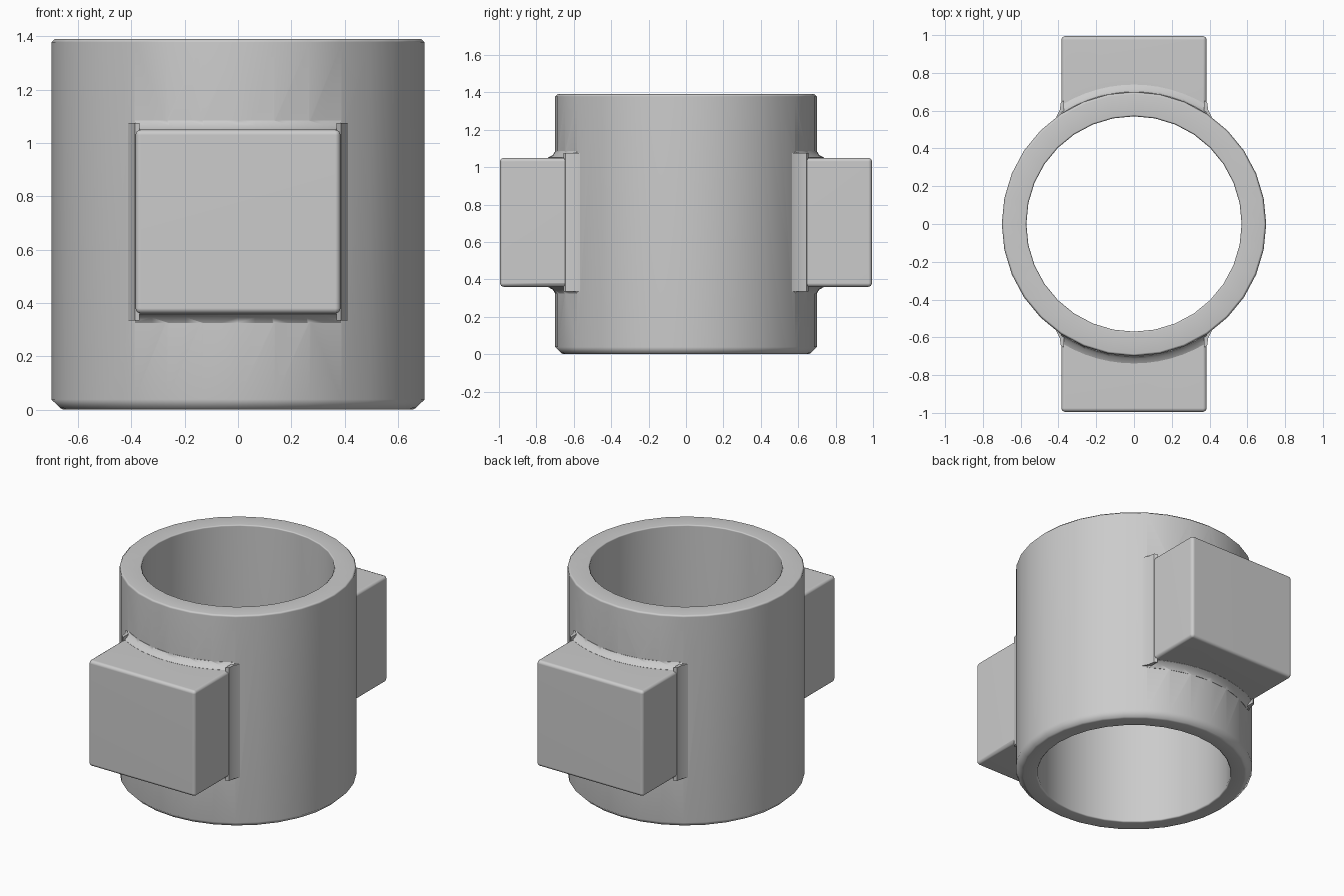
import bpy, bmesh
from math import sin, cos, pi, sqrt

if "Cube" in bpy.data.objects:
    bpy.data.objects.remove(bpy.data.objects["Cube"])

R_OUT, R_IN, HEIGHT, SIDES = 0.70, 0.57, 1.39, 32
BLOCK_X, Z_LOW, Z_HIGH = 0.385, 0.36, 1.05
Z_MID = (Z_LOW + Z_HIGH) / 2


def loft(name, rings, closed=False):
    """Skin a list of equal rings; cap the ends unless the loft is closed."""
    bm = bmesh.new()
    vs = [[bm.verts.new(p) for p in ring] for ring in rings]
    n, m = len(vs), len(vs[0])
    for i in range(n if closed else n - 1):
        a, b = vs[i], vs[(i + 1) % n]
        for j in range(m):
            k = (j + 1) % m
            bm.faces.new((a[j], a[k], b[k], b[j]))
    if not closed:
        bm.faces.new(vs[0])
        bm.faces.new(vs[-1])
    bmesh.ops.recalc_face_normals(bm, faces=bm.faces)
    mesh = bpy.data.meshes.new(name)
    bm.to_mesh(mesh)
    bm.free()
    obj = bpy.data.objects.new(name, mesh)
    bpy.context.collection.objects.link(obj)
    return obj


def activate(obj):
    bpy.ops.object.select_all(action='DESELECT')
    obj.select_set(True)
    bpy.context.view_layer.objects.active = obj


def merge(target, part):
    activate(target)
    mod = target.modifiers.new("union", 'BOOLEAN')
    mod.operation, mod.solver, mod.object = 'UNION', 'EXACT', part
    bpy.ops.object.modifier_apply(modifier=mod.name)
    bpy.data.objects.remove(part, do_unlink=True)


# Tube with a wide chamfer at the bottom and fine edge breaks elsewhere
profile = [(R_IN, 0.01), (R_IN + 0.01, 0), (0.655, 0), (0.667, 0.006),
           (R_OUT, 0.038), (R_OUT, HEIGHT - 0.012), (R_OUT - 0.012, HEIGHT),
           (R_IN + 0.008, HEIGHT), (R_IN, HEIGHT - 0.008)]
rings = []
for i in range(SIDES):
    a = 2 * pi * i / SIDES
    rings.append([(r * cos(a), r * sin(a), z) for r, z in profile])
collar = loft("collar", rings, closed=True)

fillet = [(0.66, 1.085), (0.70, 1.085), (0.712, 1.065),
          (0.738, 1.051), (0.738, 1.03), (0.66, 1.03)]
side_fillet = [(0.37, 0.655), (0.387, 0.645), (0.393, 0.605),
               (0.412, 0.567), (0.37, 0.565)]

for s in (-1, 1):
    # Lug block with rounded edges
    outline = [(-BLOCK_X, 0.585), (BLOCK_X, 0.585), (BLOCK_X, 0.995), (-BLOCK_X, 0.995)]
    lug = loft("lug", [[(x, s * y, z) for x, y in outline] for z in (Z_LOW, Z_HIGH)])
    bm = bmesh.new()
    bm.from_mesh(lug.data)
    edges = [e for e in bm.edges if any(abs(v.co.y) > 0.9 for v in e.verts)
             or abs(e.verts[0].co.x - e.verts[1].co.x) < 0.01]
    bmesh.ops.bevel(bm, geom=edges, offset=0.02, segments=2, profile=0.5, affect='EDGES')
    bm.to_mesh(lug.data)
    bm.free()
    merge(collar, lug)

    # Curved fillets above and below the lug
    for up in (-1, 1):
        strip = []
        for i in range(13):
            x = (BLOCK_X + 0.002) * (i / 6 - 1)
            strip.append([(x, s * sqrt(r * r - x * x), Z_MID + up * (z - Z_MID))
                          for r, z in fillet])
        merge(collar, loft("fillet", strip))

    # Upright fillets at both sides of the lug
    for sx in (-1, 1):
        rib = [[(sx * x, s * y, z) for x, y in side_fillet] for z in (0.335, 1.075)]
        merge(collar, loft("side_fillet", rib))

# Smooth shading with flat faces kept flat
activate(collar)
bpy.ops.object.shade_smooth_by_angle(angle=0.87)
wn = collar.modifiers.new("weighted_normals", 'WEIGHTED_NORMAL')
wn.keep_sharp = True
